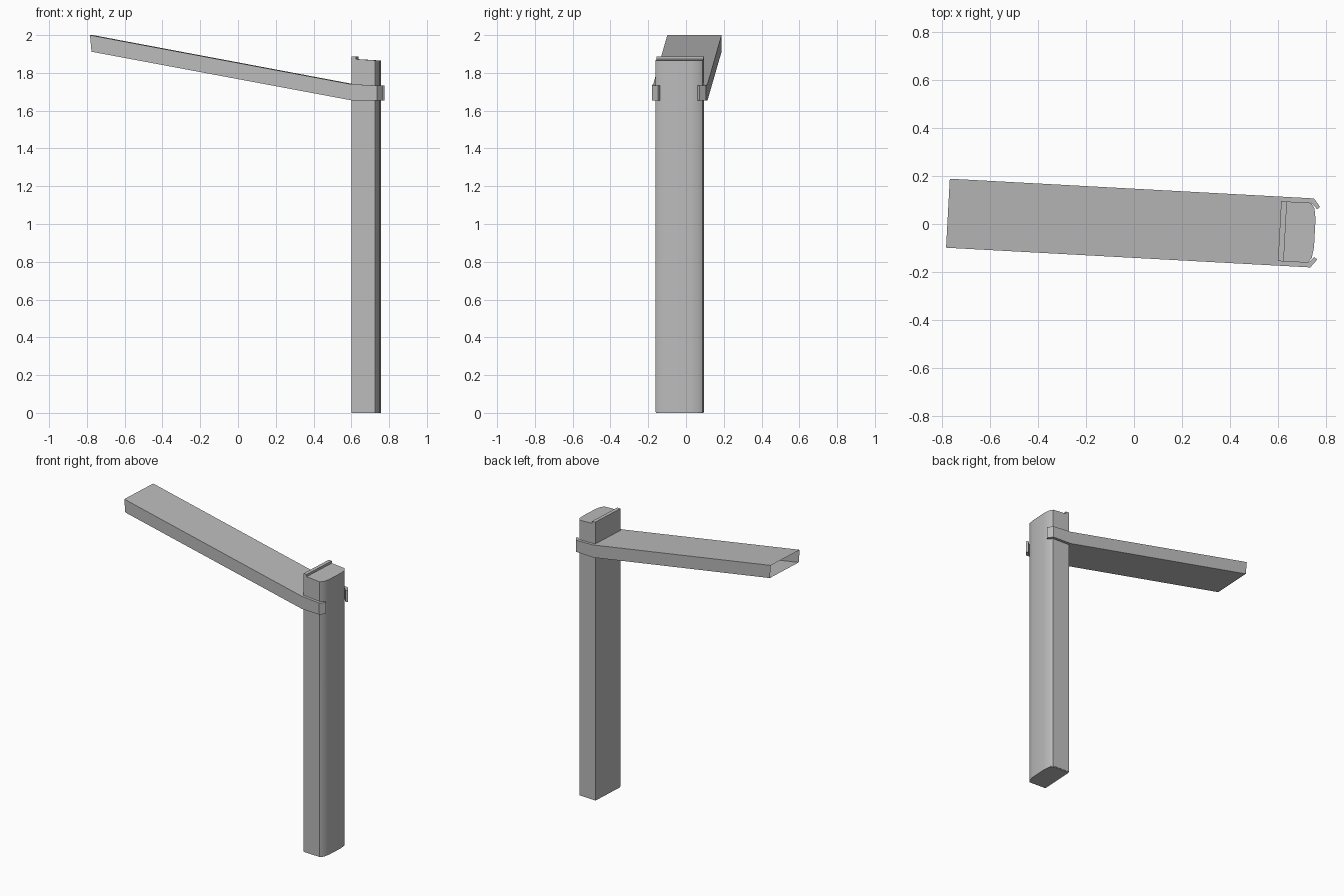
import bpy, bmesh, math
from mathutils import Matrix

if "Cube" in bpy.data.objects:
    bpy.data.objects.remove(bpy.data.objects["Cube"])

grey = bpy.data.materials.new("plain_grey")
grey.use_nodes = True
grey.diffuse_color = (0.5, 0.5, 0.5, 1)
grey.node_tree.nodes["Principled BSDF"].inputs["Base Color"].default_value = (0.5, 0.5, 0.5, 1)

# The whole assembly is turned slightly in plan
PLACE = Matrix.Translation((0, 0.003, 0)) @ Matrix.Rotation(-0.054, 4, "Z")


def make_object(name, bm, smooth=None):
    bmesh.ops.recalc_face_normals(bm, faces=bm.faces)
    bm.transform(PLACE)
    mesh = bpy.data.meshes.new(name)
    bm.to_mesh(mesh)
    bm.free()
    mesh.materials.append(grey)
    obj = bpy.data.objects.new(name, mesh)
    bpy.context.collection.objects.link(obj)
    if smooth:
        bpy.ops.object.select_all(action="DESELECT")
        obj.select_set(True)
        bpy.context.view_layer.objects.active = obj
        bpy.ops.object.shade_smooth_by_angle(angle=math.radians(smooth))
    return obj


def prism(name, outline, bottom, top, smooth=None):
    """Upright prism; bottom and top give the height at each x."""
    bm = bmesh.new()
    low = [bm.verts.new((x, y, bottom(x))) for x, y in outline]
    high = [bm.verts.new((x, y, top(x))) for x, y in outline]
    bm.faces.new(low)
    bm.faces.new(high)
    for i in range(len(outline)):
        j = (i + 1) % len(outline)
        bm.faces.new((low[i], low[j], high[j], high[i]))
    return make_object(name, bm, smooth)


BACK, FRONT = 0.608, 0.755
HALF_POST, HALF_ARM = 0.125, 0.144

# Post with a gently rounded outer face and a slightly sloping top
half = [(BACK, HALF_POST), (0.732, HALF_POST), (0.748, 0.104), (FRONT, 0.06)]
outline = half + [(x, -y) for x, y in reversed(half)]
prism("post", outline, lambda x: 0.005, lambda x: 1.874 - 0.06 * (x - BACK), 40)

# Raised lip along the arm side of the post top
lip = [(BACK, HALF_POST), (0.632, HALF_POST), (0.632, -HALF_POST), (BACK, -HALF_POST)]
prism("top_lip", lip, lambda x: 1.86, lambda x: 1.888)

# Foot plate closing the post base
foot = [(x, y * 0.98) for x, y in outline]
prism("post_foot", foot, lambda x: 0, lambda x: 0.006)

# Sloping hollow arm, open at its free end
bm = bmesh.new()
rings = []
for x_low, low, x_high, high in ((-0.769, 1.912, -0.777, 2.0), (BACK, 1.655, BACK, 1.74)):
    corners = ((x_low, -HALF_ARM, low), (x_low, HALF_ARM, low),
               (x_high, HALF_ARM, high), (x_high, -HALF_ARM, high))
    rings.append([bm.verts.new(c) for c in corners])
for i in range(4):
    j = (i + 1) % 4
    bm.faces.new((rings[0][i], rings[0][j], rings[1][j], rings[1][i]))
bm.faces.new(rings[1])
make_object("arm", bm)

# Clips that carry the arm sides around the post and hook over its face
clip = [(BACK, HALF_ARM), (0.744, HALF_ARM), (0.771, 0.11), (0.759, 0.1),
        (0.734, HALF_POST), (BACK, HALF_POST)]
for name, side in (("back_clip", 1), ("front_clip", -1)):
    prism(name, [(x, y * side) for x, y in clip],
          lambda x: 1.655, lambda x: 1.74 - 0.05 * (x - BACK))
